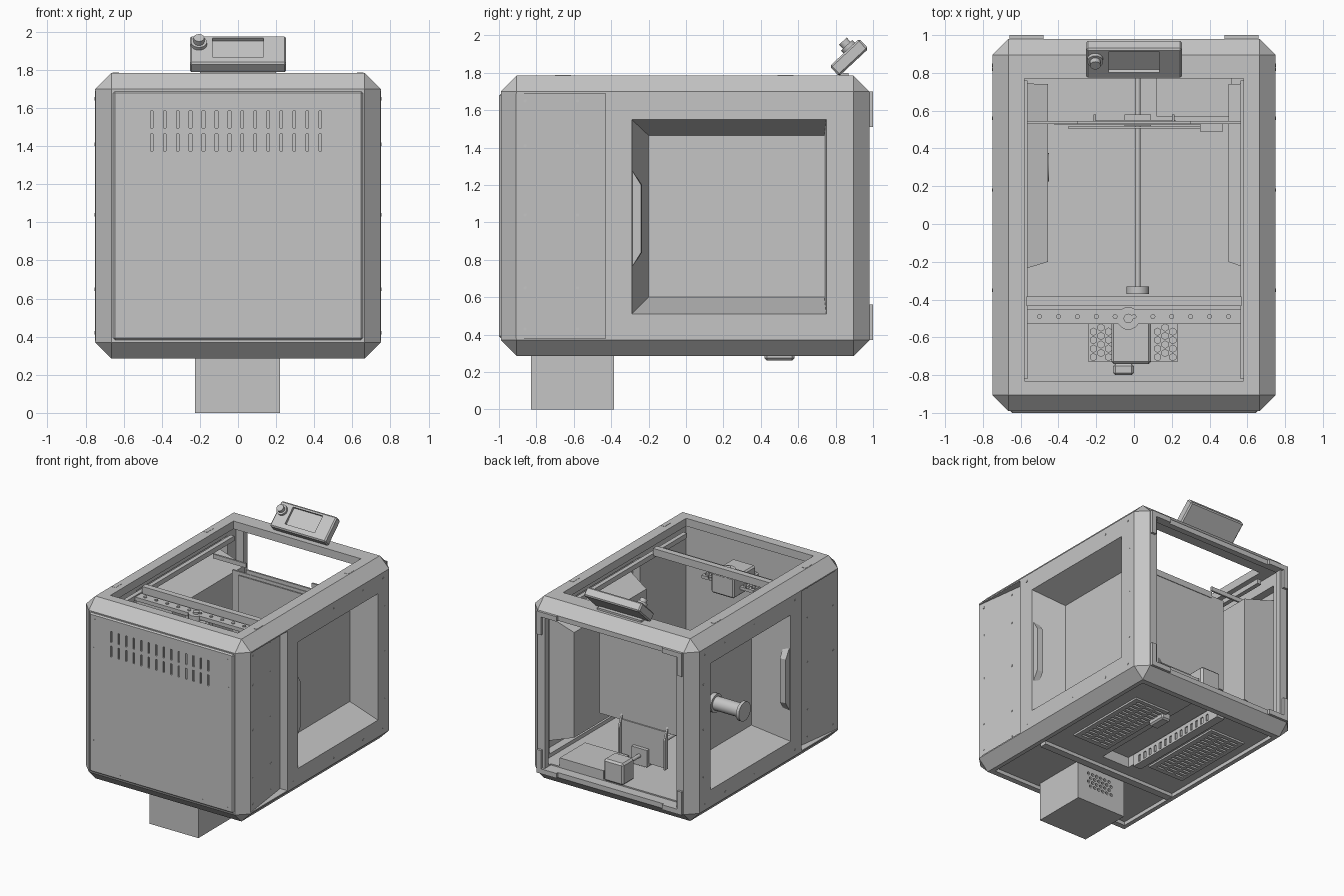
import bpy, bmesh, math
from mathutils import Vector, Matrix

if "Cube" in bpy.data.objects:
    bpy.data.objects.remove(bpy.data.objects["Cube"])

grey = bpy.data.materials.new("warm_grey")
grey.diffuse_color = (0.56, 0.56, 0.56, 1)
grey.use_nodes = True
grey.node_tree.nodes["Principled BSDF"].inputs["Base Color"].default_value = grey.diffuse_color


def finish(name, bm, smooth=False):
    bmesh.ops.recalc_face_normals(bm, faces=bm.faces)
    me = bpy.data.meshes.new(name)
    bm.to_mesh(me)
    bm.free()
    me.materials.append(grey)
    ob = bpy.data.objects.new(name, me)
    bpy.context.collection.objects.link(ob)
    if smooth:
        bpy.ops.object.select_all(action='DESELECT')
        ob.select_set(True)
        bpy.context.view_layer.objects.active = ob
        bpy.ops.object.shade_smooth_by_angle(angle=math.radians(35))
    return ob


def add_box(bm, x, y, z):
    m = Matrix.Translation(((x[0]+x[1])/2, (y[0]+y[1])/2, (z[0]+z[1])/2)) @ \
        Matrix.Diagonal((abs(x[1]-x[0]), abs(y[1]-y[0]), abs(z[1]-z[0]), 1))
    bmesh.ops.create_cube(bm, size=1, matrix=m)


def boxes(name, *specs, bevel=0):
    bm = bmesh.new()
    for s in specs:
        add_box(bm, *s)
    if bevel:
        bmesh.ops.bevel(bm, geom=bm.edges[:], offset=bevel, segments=1, affect='EDGES')
    return finish(name, bm)


def rods(name, *specs, sides=20):
    bm = bmesh.new()
    for a, b, r in specs:
        a, b = Vector(a), Vector(b)
        m = Matrix.Translation((a+b)/2) @ (b-a).to_track_quat('Z', 'Y').to_matrix().to_4x4()
        bmesh.ops.create_cone(bm, cap_ends=True, segments=sides, radius1=r, radius2=r,
                              depth=(b-a).length, matrix=m)
    return finish(name, bm, True)


def prism(name, pts, offset):
    bm = bmesh.new()
    a = [bm.verts.new(p) for p in pts]
    b = [bm.verts.new(Vector(p)+Vector(offset)) for p in pts]
    bm.faces.new(a)
    bm.faces.new(b[::-1])
    n = len(pts)
    for k in range(n):
        bm.faces.new((a[k], b[k], b[(k+1) % n], a[(k+1) % n]))
    return finish(name, bm)


def cut(ob, cutter):
    bpy.context.view_layer.objects.active = ob
    mod = ob.modifiers.new("cut", 'BOOLEAN')
    mod.operation, mod.solver, mod.object = 'DIFFERENCE', 'EXACT', cutter
    bpy.ops.object.modifier_apply(modifier=mod.name)
    bpy.data.objects.remove(cutter)


# chamfered enclosure, hollowed and opened
shell = boxes("enclosure_frame", ((-.75, .75), (-.99, .98), (.285, 1.785)), bevel=.085)
cut(shell, boxes("c", ((-.67, .67), (-.96, .93), (.42, 1.72))))
cut(shell, boxes("c", ((-.735, .735), (-.36, .82), (.45, 1.62))))
cut(shell, boxes("c", ((-.58, .58), (-.83, .77), (1.5, 2))))
cut(shell, boxes("c", ((-.6, .6), (.9, 1.2), (.41, 1.66))))
cut(shell, boxes("c", ((-.63, .63), (-.86, .85), (.1, .315))))
cut(shell, boxes("c", ((-.13, .12), (-.22, .82), (.2, .4))))
cut(shell, boxes("c", ((-1, 1), (-.29, .75), (.51, 1.55))))
cut(shell, boxes("c", ((-.662, .662), (-1.1, -.984), (.375, 1.695))))
for s, depth in ((-1, .455), (1, .5)):
    # sloped hollow in the upper side panel
    cut(shell, prism("c", [(s*.749, -.92, .38), (s*.685, -.43, .38), (s*.8, -.43, .38), (s*.8, -.92, .38)],
                     (0, 0, 1.31)))
    # window lined with a tapered pocket
    bm = bmesh.new()
    o = [bm.verts.new((s*.748, y, z)) for y, z in ((-.29, .51), (.75, .51), (.75, 1.55), (-.29, 1.55))]
    i = [bm.verts.new((s*depth, y, z)) for y, z in ((-.2, .6), (.74, .6), (.74, 1.465), (-.2, 1.465))]
    for k in range(4):
        bm.faces.new((o[k], o[(k+1) % 4], i[(k+1) % 4], i[k]))
    bm.faces.new(i)
    finish("side_pocket", bm)
    # carrying grip on the pocket edge
    prism("side_handle", [(s*.74, -.29, .76), (s*.74, -.24, .84), (s*.74, -.24, 1.2), (s*.74, -.29, 1.28)],
          (-s*.05, .005, 0))

# cover panel with two rows of vent slots
cover = boxes("cover_panel", ((-.655, .655), (-1, -.975), (.382, 1.688)), bevel=.01)
cut(cover, boxes("c", *[((-.46+.068*k, -.446+.068*k), (-1.1, -.988), (z, z+.09))
                        for k in range(14) for z in (1.375, 1.495)]))

# panel screws
dots = []
for y in (-.35, .18, .56, .82):
    for z in (.42, 1.65):
        dots += [((s*.715, y, z), (s*.752, y, z), .009) for s in (-1, 1)]
for z in (.65, 1.04, 1.41):
    dots += [((s*.715, .84, z), (s*.752, .84, z), .009) for s in (-1, 1)]
for y in (-.86, -.58):
    for z in (.43, .65, 1.04, 1.41, 1.65):
        w = .749 - .131*(y+.92)
        dots += [((s*(w-.02), y, z), (s*(w+.002), y, z), .009) for s in (-1, 1)]
for a in (-.6, -.38, .38, .6):
    dots += [((a, -.99, z), (a, -1.001, z), .008) for z in (.42, 1.64)]
for z in (.65, 1.41):
    dots += [((x, -.99, z), (x, -1.001, z), .008) for x in (-.62, .61)]
rods("panel_screws", *dots, sides=8)

# corner feet
feet = []
for s in (-1, 1):
    for z0, z1, e0, e1 in ((1.51, 1.7, 1.66, 1.7), (.37, .56, .37, .41)):
        feet += [((s*.62, s*.66), (.97, 1.0), (z0, z1)), ((s*.48, s*.62), (.97, 1.0), (e0, e1))]
boxes("corner_feet", *feet)

# tilted control display, built flat then rotated
tilt = Matrix.Translation((0, .871, 1.883)) @ Matrix.Rotation(math.radians(43), 4, 'X')
disp = boxes("display_housing", ((-.253, .253), (-.108, .108), (-.038, .035)), bevel=.01)
cut(disp, boxes("c", ((-.135, .135), (-.06, .085), (.015, .1))))
knob = rods("display_knob", ((-.205, .035, .03), (-.205, .035, .055), .042),
            ((-.205, .035, .055), (-.205, .035, .085), .028))
for ob in (disp, knob):
    ob.data.transform(tilt)
boxes("display_bracket", ((-.2, .2), (.82, .87), (1.77, 1.8)))

# rear supply box with vent holes
supply = boxes("supply_box", ((-.225, .22), (-.83, -.385), (0, .4)))
cut(supply, rods("c", *[((-.1+.04*i+.02*(j % 2), -.34, .14+.035*j), (-.1+.04*i+.02*(j % 2), -.41, .14+.035*j), .014)
                        for i in range(6) for j in range(4)], sides=6))

# underside: cross bar, power unit, slotted plates, small foot
boxes("underside_cross_bar", ((-.63, .6), (-.37, -.31), (.287, .33)))
power = boxes("power_unit", ((-.19, -.12), (-.15, .82), (.29, .39)))
cut(power, boxes("c", *[((-.15, -.1), (-.09+.06*k, -.065+.06*k), (.305, .36)) for k in range(14)]))
for x0 in (-.55, .18):
    plate = boxes("slotted_plate", ((x0, x0+.32), (-.1, .62), (.3, .33)))
    cut(plate, boxes("c", *[((x0+.03+.09*i, x0+.1+.09*i), (-.06+.042*k, -.042+.042*k), (.28, .315))
                            for i in range(3) for k in range(16)]))
boxes("underside_foot", ((.125, .21), (.42, .58), (.262, .33)), bevel=.012)

# print bed, support and screw drive
boxes("print_bed", ((-.42, .41), (.525, .54), (.75, 1.52)), ((-.35, .35), (.505, .515), (.78, 1.5)),
      ((-.6, -.3), (.53, .545), (1.565, 1.6)), ((.3, .62), (.53, .545), (1.565, 1.6)),
      ((-.3, .3), (.53, .545), (1.5, 1.55)), ((.35, .47), (.49, .53), (1.5, 1.58)))
for s in (-1, 1):
    prism("bed_arm", [(s*.2, .54, .46), (s*.2, .58, .46), (s*.2, .58, .7), (s*.2, .54, .8)], (s*.015, 0, 0))
rods("lead_screw", ((.02, .8, .52), (.02, -.37, .52), .015), ((.02, -.33, .52), (.02, -.37, .52), .06))
boxes("drive_motor", ((-.07, .11), (.77, .92), (.42, .6)), bevel=.015)
boxes("screw_nut_block", ((-.05, .09), (.52, .58), (.44, .58)), ((-.2, .22), (.53, .55), (.46, .76)))
boxes("control_box", ((.12, .52), (.57, .9), (.415, .49)))

# moving gantry with linear rail
boxes("gantry_beam", ((-.57, .57), (-.435, -.385), (1.65, 1.71)), ((-.57, .57), (-.53, -.45), (1.63, 1.66)))
rods("rail_bolts", *[((-.5+.1*k, -.49, 1.65), (-.5+.1*k, -.49, 1.668), .013) for k in range(11)], sides=12)
boxes("side_rails", *[((s*.565, s*.6), (-.82, .76), (1.63, 1.67)) for s in (-1, 1)])
boxes("rail_clips", *[((s*.625, s*.66), (y, y+.085), (1.77, 1.787)) for s in (-1, 1) for y in (-.7, .49)])

# print head with perforated fan guards
boxes("print_head", ((-.12, .09), (-.74, -.45), (1.45, 1.62)), ((-.11, .0), (-.8, -.74), (1.48, 1.54)), bevel=.012)
rods("head_fan", ((-.03, -.5, 1.61), (-.03, -.5, 1.66), .06), ((-.03, -.5, 1.66), (-.03, -.5, 1.675), .025))
guard = boxes("fan_guards", ((-.24, .23), (-.73, -.53), (1.5, 1.525)))
cut(guard, rods("c", *[((x+.04*i, -.705+.045*j+.022*(i % 2), 1.4), (x+.04*i, -.705+.045*j+.022*(i % 2), 1.6), .019)
                       for x in (-.215, .125) for i in range(3) for j in range(4)], sides=6))

# spool holder on the left side
rods("spool_holder", ((-.45, .3, .98), (-.72, .3, .98), .055), ((-.72, .3, .98), (-.745, .3, .98), .078),
     ((-.45, .3, .98), (-.49, .3, .98), .075), sides=28)
